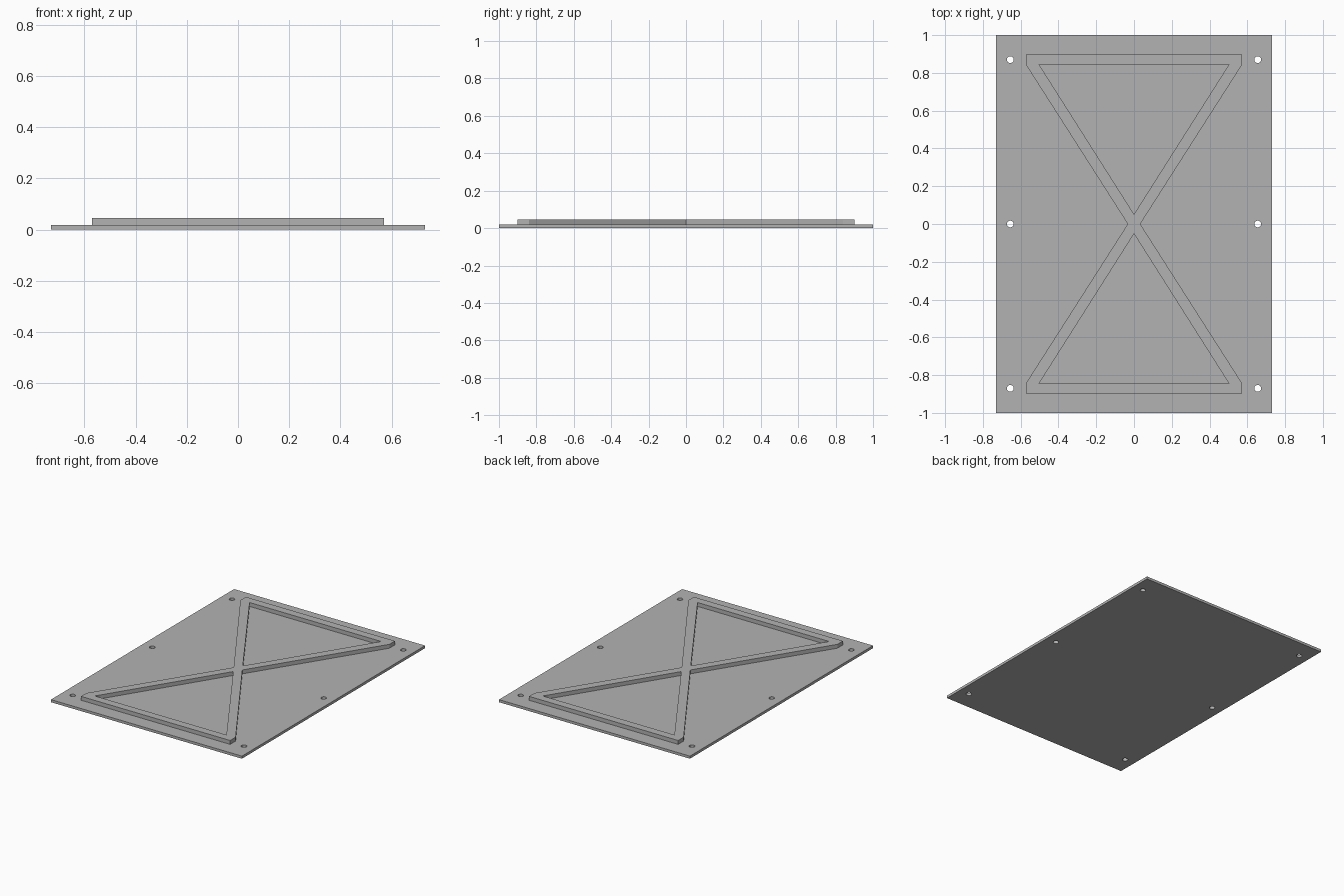
import bpy
import bmesh
from math import cos, sin, tau

if "Cube" in bpy.data.objects:
    bpy.data.objects.remove(bpy.data.objects["Cube"], do_unlink=True)

grey = bpy.data.materials.new("plain grey")
grey.use_nodes = True
colour = (0.45, 0.45, 0.45, 1)
grey.diffuse_color = colour
grey.node_tree.nodes["Principled BSDF"].inputs["Base Color"].default_value = colour


def slab(name, loops, bottom, top):
    """Extrude an outline, with the remaining loops as holes, between two heights."""
    curve = bpy.data.curves.new(name + "_profile", "CURVE")
    curve.dimensions = "2D"
    curve.fill_mode = "BOTH"
    curve.extrude = (top - bottom) / 2
    for loop in loops:
        spline = curve.splines.new("POLY")
        spline.points.add(len(loop) - 1)
        for point, (x, y) in zip(spline.points, loop):
            point.co = (x, y, 0, 1)
        spline.use_cyclic_u = True
    helper = bpy.data.objects.new(name + "_helper", curve)
    bpy.context.collection.objects.link(helper)
    bpy.context.view_layer.update()
    graph = bpy.context.evaluated_depsgraph_get()
    mesh = bpy.data.meshes.new_from_object(helper.evaluated_get(graph))
    bpy.data.objects.remove(helper, do_unlink=True)
    bpy.data.curves.remove(curve)

    # Weld the caps to the walls and merge flat triangles
    bm = bmesh.new()
    bm.from_mesh(mesh)
    bmesh.ops.remove_doubles(bm, verts=bm.verts, dist=0.0001)
    bmesh.ops.dissolve_limit(bm, angle_limit=0.01, verts=bm.verts, edges=bm.edges)
    bmesh.ops.recalc_face_normals(bm, faces=bm.faces)
    for face in bm.faces:
        face.smooth = False
        face.material_index = 0
    bm.to_mesh(mesh)
    bm.free()
    mesh.materials.clear()
    mesh.materials.append(grey)
    part = bpy.data.objects.new(name, mesh)
    part.location.z = (bottom + top) / 2
    bpy.context.collection.objects.link(part)
    return part


def circle(x, y, radius, sides=24):
    return [(x + radius * cos(tau * i / sides), y + radius * sin(tau * i / sides))
            for i in range(sides)]


# Base plate with three screw holes along each long side
width, length, thickness = 0.73, 1.0, 0.018
plate = [(-width, -length), (width, -length), (width, length), (-width, length)]
screw_holes = [circle(x, y, 0.018) for x in (-0.655, 0.655) for y in (-0.87, 0, 0.87)]
slab("base_plate", [plate] + screw_holes, 0, thickness)

# Raised hourglass rib with two triangular openings
right_edge = [(0.57, -0.9), (0.57, -0.84), (0.033, 0), (0.57, 0.84), (0.57, 0.9)]
outline = right_edge + [(-x, y) for x, y in reversed(right_edge)]
openings = [[(-0.503, s * 0.845), (0.503, s * 0.845), (0, s * 0.052)] for s in (-1, 1)]
slab("hourglass_rib", [outline] + openings, thickness, 0.045)
